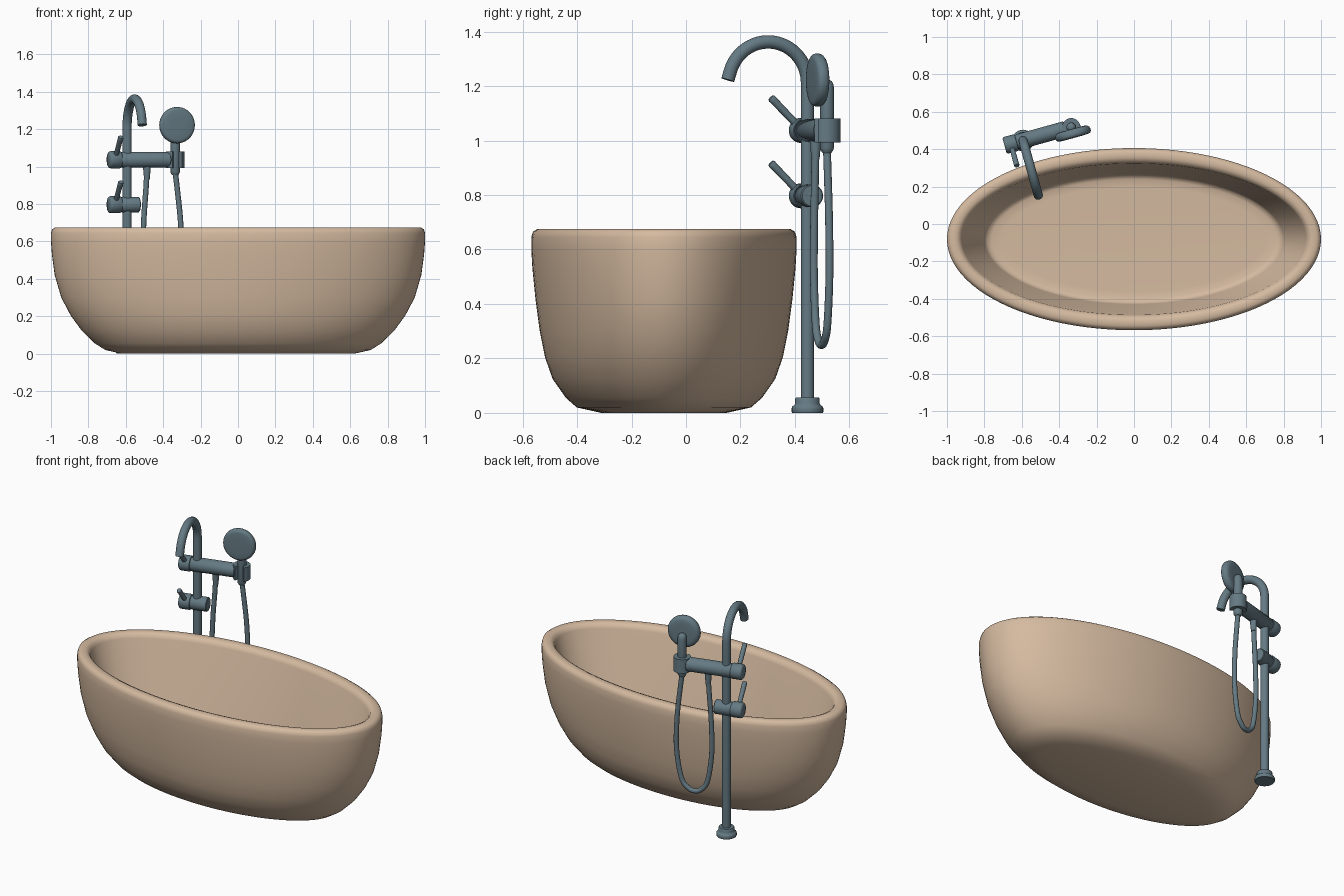
import bpy, bmesh, math
from mathutils import Vector

if "Cube" in bpy.data.objects:
    bpy.data.objects.remove(bpy.data.objects["Cube"])


def material(name, rgb):
    m = bpy.data.materials.new(name)
    m.diffuse_color = (*rgb, 1)
    m.use_nodes = True
    m.node_tree.nodes["Principled BSDF"].inputs["Base Color"].default_value = m.diffuse_color
    return m


TAN = material("warm_tan", (0.66, 0.49, 0.35))
STEEL = material("blue_grey_metal", (0.13, 0.195, 0.23))


def finish(name, bm, mat, angle=40):
    bmesh.ops.recalc_face_normals(bm, faces=bm.faces)
    me = bpy.data.meshes.new(name)
    bm.to_mesh(me)
    bm.free()
    ob = bpy.data.objects.new(name, me)
    bpy.context.collection.objects.link(ob)
    me.materials.append(mat)
    bpy.ops.object.select_all(action='DESELECT')
    ob.select_set(True)
    bpy.context.view_layer.objects.active = ob
    bpy.ops.object.shade_smooth_by_angle(angle=math.radians(angle))
    return ob


def skin(name, rings, mat, angle=40):
    """Join rings of points with quads and cap both ends."""
    bm = bmesh.new()
    vs = [[bm.verts.new(p) for p in r] for r in rings]
    n = len(vs[0])
    for a, b in zip(vs, vs[1:]):
        for i in range(n):
            j = (i + 1) % n
            bm.faces.new((a[i], a[j], b[j], b[i]))
    bm.faces.new(vs[0])
    bm.faces.new(vs[-1])
    return finish(name, bm, mat, angle)


def circle(c, a, b, r, n):
    return [c + r * (math.cos(t) * a + math.sin(t) * b)
            for t in (2 * math.pi * i / n for i in range(n))]


def lathe(name, origin, axis, profile, n=32):
    """Turned part: profile is (radius, distance along axis)."""
    axis = axis.normalized()
    a = axis.orthogonal().normalized()
    b = axis.cross(a)
    return skin(name, [circle(origin + axis * h, a, b, r, n) for r, h in profile], STEEL)


def tube(name, pts, side, r, n=20):
    """Sweep a circle along a planar path; side is the plane normal."""
    rings = []
    for i, p in enumerate(pts):
        t = (pts[min(i + 1, len(pts) - 1)] - pts[max(i - 1, 0)]).normalized()
        rings.append(circle(p, side, side.cross(t).normalized(), r, n))
    return skin(name, rings, STEEL)


# --- bathtub: elliptical rings (rx, ry, z), up the outside, over the rim, down inside
TUB = [(.62, .23, 0), (.71, .32, .02), (.765, .36, .055), (.837, .409, .125),
       (.895, .437, .205), (.945, .456, .30), (.98, .472, .42), (.995, .483, .53),
       (1, .487, .60), (1, .487, .645), (.994, .481, .665), (.978, .465, .675),
       (.95, .436, .675), (.932, .417, .667), (.92, .405, .645),
       (.80, .348, .18), (.785, .338, .158), (.76, .32, .15), (.70, .28, .148)]
N = 96
skin("bathtub", [[Vector((rx * math.cos(2 * math.pi * i / N),
                          -.081 + ry * math.sin(2 * math.pi * i / N), z))
                  for i in range(N)] for rx, ry, z in TUB], TAN, 60)

# --- tap frame: U runs along the mixer bodies, F points over the tub
ANG = math.radians(15.5)
U = Vector((math.cos(ANG), math.sin(ANG), 0))
F = Vector((math.sin(ANG), -math.cos(ANG), 0))
Z = Vector((0, 0, 1))
POLE = Vector((-.593, .446, 0))


def at(u, f, z):
    return POLE + U * u + F * f + Z * z


# --- floor flange
lathe("floor_flange", at(0, 0, 0), Z,
      [(.056, 0), (.058, .004), (.058, .018), (.056, .023), (.047, .03),
       (.045, .035), (.045, .052), (.042, .057), (.02, .057)])

# --- standpipe with gooseneck spout
path = [at(0, 0, .03), at(0, 0, .6), at(0, 0, 1.15)]
R, ZC, END = .15, 1.212, math.radians(163)
for i in range(29):
    t = END * i / 28
    path.append(at(0, R - R * math.cos(t), ZC + R * math.sin(t)))
path.append(path[-1] + .035 * (F * math.sin(END) + Z * math.cos(END)))
tube("standpipe_spout", path, U, .0245, 24)

# --- upper mixer and lower valve, each with knob and lever
for label, z, length in (("upper", 1.037, .235), ("lower", .797, .066)):
    lathe(label + "_body", at(-.03, 0, z), U,
          [(.038, -.005), (.039, 0), (.042, .004), (.042, length + .026), (.038, length + .03)])
    lathe(label + "_knob", at(-.103, 0, z), U,
          [(.038, 0), (.044, .005), (.046, .012), (.046, .062), (.043, .067), (.036, .068), (.036, .08)])
    lathe(label + "_lever", at(-.068, 0, z), F + Z,
          [(.013, .02), (.0145, .155), (.015, .165), (.012, .171)], 16)

# --- C-shaped holder clip, open towards the front
HU = .267
arc = [math.radians(-90 + 34 + 292 * i / 36) for i in range(37)]
outline = [(.049, t) for t in arc] + [(.026, t) for t in reversed(arc)]
skin("holder_clip", [[at(HU, 0, z) + r * (U * math.cos(t) - F * math.sin(t)) for r, t in outline]
                     for z in (.993, 1.08)], STEEL)

# --- hand shower: handle, short elbow and round head
lathe("shower_handle", at(HU, 0, 0), Z,
      [(.017, .955), (.022, .963), (.026, .972), (.026, 1.19), (.024, 1.207),
       (.018, 1.218), (.008, 1.223)])
lathe("shower_neck", at(HU, 0, 1.196), F, [(.024, -.005), (.024, .03)], 24)
lathe("shower_head", at(HU, .01, 1.222), F,
      [(.05, 0), (.072, .001), (.084, .004), (.093, .011), (.097, .02), (.097, .033),
       (.094, .041), (.087, .046), (.078, .048), (.04, .049)], 48)

# --- hanging hose loop, smoothed through (u, z) points
H = [(.11, 1.0), (.106, .9), (.092, .7), (.089, .5), (.115, .32), (.155, .262), (.192, .249),
     (.23, .262), (.272, .32), (.301, .5), (.297, .7), (.276, .9), (.267, .965)]
hose = []
for i in range(len(H) - 1):
    p0, p1, p2, p3 = (Vector(H[min(max(k, 0), len(H) - 1)]) for k in range(i - 1, i + 3))
    for s in range(6):
        t = s / 6
        q = .5 * (2 * p1 + (p2 - p0) * t + (2 * p0 - 5 * p1 + 4 * p2 - p3) * t * t
                  + (3 * p1 - p0 - 3 * p2 + p3) * t ** 3)
        hose.append(at(q.x, 0, q.y))
hose.append(at(H[-1][0], 0, H[-1][1]))
tube("shower_hose", hose, F, .0145, 14)

# --- hose connector under the mixer
lathe("hose_connector", at(.11, 0, 0), Z, [(.015, .93), (.02, .985), (.02, 1.02)], 20)
